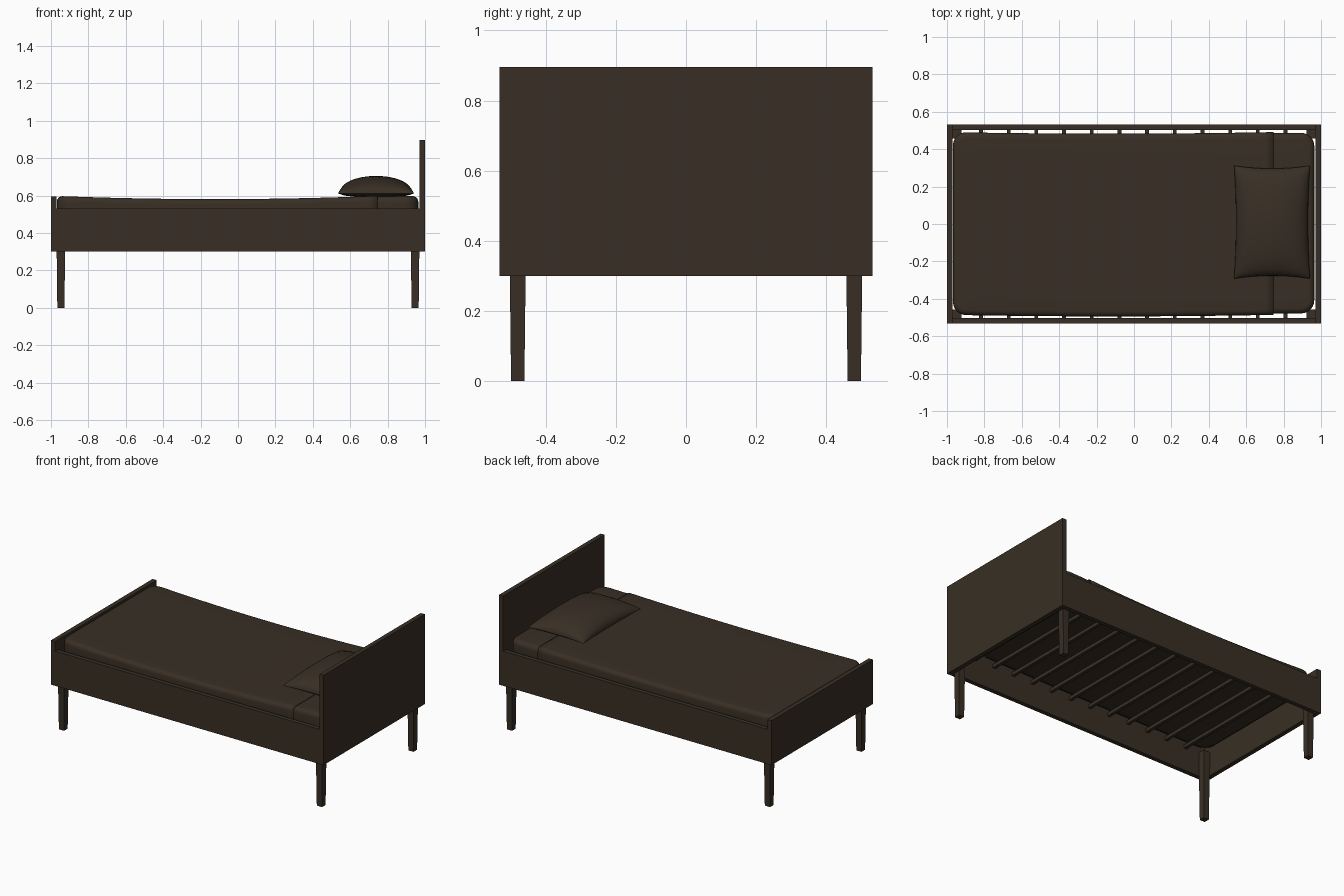
import bpy, bmesh, math
from mathutils import Vector

if "Cube" in bpy.data.objects:
    bpy.data.objects.remove(bpy.data.objects["Cube"])

mat = bpy.data.materials.new("dark_brown")
mat.diffuse_color = (0.040, 0.028, 0.018, 1)
mat.use_nodes = True
mat.node_tree.nodes["Principled BSDF"].inputs["Base Color"].default_value = mat.diffuse_color


def finish(name, bm, smooth=False):
    bmesh.ops.recalc_face_normals(bm, faces=bm.faces)
    me = bpy.data.meshes.new(name)
    bm.to_mesh(me)
    bm.free()
    me.materials.append(mat)
    ob = bpy.data.objects.new(name, me)
    bpy.context.collection.objects.link(ob)
    if smooth:
        me.shade_smooth()
        me.set_sharp_from_angle(angle=math.radians(40))
    return ob


def box_bm(lo, hi):
    bm = bmesh.new()
    bmesh.ops.create_cube(bm, size=1)
    lo, hi = Vector(lo), Vector(hi)
    for v in bm.verts:
        v.co = Vector([lo[i] + (hi[i] - lo[i]) * (v.co[i] + 0.5) for i in range(3)])
    return bm


def box(name, lo, hi):
    return finish(name, box_bm(lo, hi))


# Frame boards
box("headboard", (0.97, -0.532, 0.3), (1, 0.532, 0.896))
box("footboard", (-1, -0.532, 0.3), (-0.97, 0.532, 0.595))
for s, side in ((-1, "front"), (1, "back")):
    y0, y1 = sorted((s * 0.532, s * 0.503))
    box(side + "_side_rail", (-0.97, y0, 0.3), (0.97, y1, 0.53))

# Tapered legs tucked inside the frame corners
for sx, end in ((-1, "foot"), (1, "head")):
    for sy, side in ((-1, "front"), (1, "back")):
        bm = bmesh.new()
        rings = []
        for z, r in ((0, 0.019), (0.3, 0.0225), (0.46, 0.0235)):
            rings.append([bm.verts.new((sx * 0.947 + a * r, sy * 0.48 + b * r, z))
                          for a, b in ((-1, -1), (1, -1), (1, 1), (-1, 1))])
        for lo, hi in zip(rings, rings[1:]):
            for i in range(4):
                j = (i + 1) % 4
                bm.faces.new((lo[i], lo[j], hi[j], hi[i]))
        bm.faces.new(rings[0])
        bm.faces.new(rings[-1])
        finish(f"{end}_{side}_leg", bm)

# Thin cross slats
for i in range(12):
    x = -0.818 + i * 0.148
    box(f"slat_{i + 1}", (x - 0.01, -0.504, 0.45), (x + 0.01, 0.504, 0.472))


# Soft rounded slab that sags in the middle
def soft_slab(lo, hi, radius, cut_x=None, cut_z=None):
    bm = box_bm(lo, hi)
    upright = [e for e in bm.edges if abs(e.verts[0].co.z - e.verts[1].co.z) > 0.01]
    bmesh.ops.bevel(bm, geom=upright, offset=radius, segments=6, profile=0.5, affect='EDGES')
    rims = [e for e in bm.edges if abs(e.verts[0].co.z - e.verts[1].co.z) < 0.001]
    bmesh.ops.bevel(bm, geom=rims, offset=0.03, segments=5, profile=0.5, affect='EDGES')

    def cut(co, no, clear=False):
        bmesh.ops.bisect_plane(bm, geom=bm.verts[:] + bm.edges[:] + bm.faces[:], dist=1e-5,
                               plane_co=co, plane_no=no, clear_outer=clear)
    for i in range(-8, 9):
        cut((i * 0.1, 0, 0), (1, 0, 0))
    for i in range(-3, 4):
        cut((0, i * 0.12, 0), (0, 1, 0))
    if cut_x is not None:
        cut((cut_x, 0, 0), (1, 0, 0), True)
    if cut_z is not None:
        cut((0, 0, cut_z), (0, 0, -1), True)
    for v in bm.verts:
        sag = max(0, 1 - ((v.co.x + 0.12) / 0.95) ** 2)
        up = (v.co.z - 0.472) / 0.13
        v.co.z -= 0.021 * sag * up
        v.co.y -= 0.010 * sag
    return bm


finish("mattress", soft_slab((-0.962, -0.478, 0.472), (0.964, 0.487, 0.597), 0.07), True)
cover = finish("bed_cover", soft_slab((-0.968, -0.484, 0.47), (0.97, 0.493, 0.602), 0.07,
                                      0.745, 0.485), True)
mod = cover.modifiers.new("thickness", 'SOLIDIFY')
mod.thickness = 0.005
mod.offset = -1

# Pillow: two bulged grids welded along the seam, corners drawn out
bm = bmesh.new()
for bulge in (0.093, -0.022):
    new = bmesh.ops.create_grid(bm, x_segments=24, y_segments=24, size=1)["verts"]
    for vert in new:
        u, v = (math.sin(c * math.pi / 2) for c in vert.co[:2])
        h = (max(0, 1 - u * u) * max(0, 1 - v * v)) ** 0.45
        vert.co = (0.738 + 0.203 * u * (1 - 0.05 * (1 - v * v)),
                   0.01 + 0.302 * v * (1 - 0.05 * (1 - u * u)),
                   0.612 + bulge * h)
bmesh.ops.remove_doubles(bm, verts=bm.verts, dist=1e-5)
finish("pillow", bm, True)
